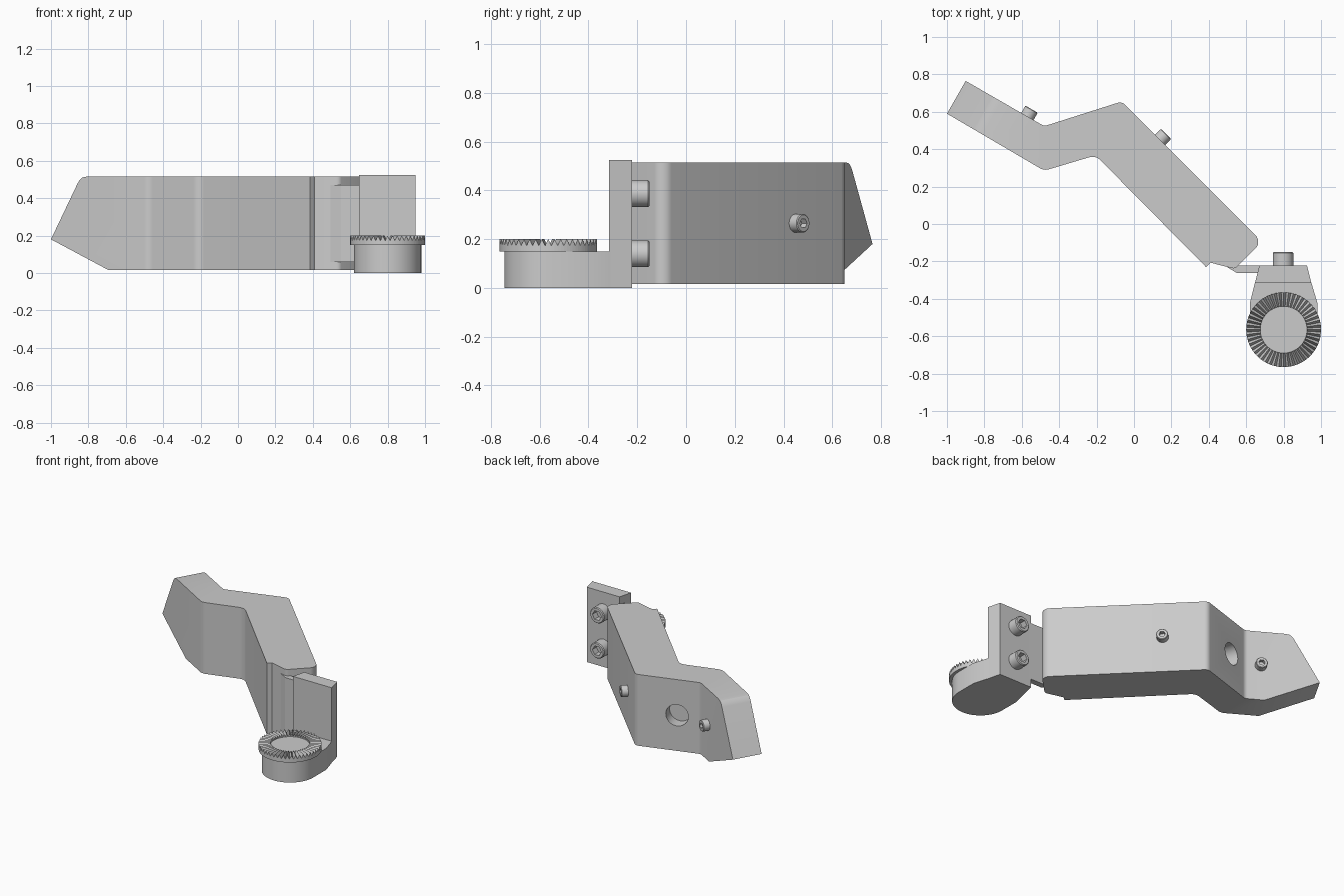
import bpy, bmesh, math
from mathutils import Vector, Matrix

old = bpy.data.objects.get("Cube")
if old:
    bpy.data.objects.remove(old, do_unlink=True)

# Single machined-metal colour
metal = bpy.data.materials.new("metal grey")
metal.use_nodes = True
grey = (0.6, 0.6, 0.6, 1)
metal.diffuse_color = grey
metal.node_tree.nodes["Principled BSDF"].inputs["Base Color"].default_value = grey


def finish(name, bm, matrix=None):
    bmesh.ops.recalc_face_normals(bm, faces=bm.faces)
    mesh = bpy.data.meshes.new(name)
    bm.to_mesh(mesh)
    bm.free()
    mesh.materials.append(metal)
    ob = bpy.data.objects.new(name, mesh)
    bpy.context.collection.objects.link(ob)
    if matrix:
        ob.matrix_world = matrix
    return ob


def smooth(ob, angle=32):
    bpy.ops.object.select_all(action='DESELECT')
    ob.select_set(True)
    bpy.context.view_layer.objects.active = ob
    bpy.ops.object.shade_smooth_by_angle(angle=math.radians(angle))


def loft(rings):
    """Skin equal-length rings of points and cap both ends."""
    bm = bmesh.new()
    loops = [[bm.verts.new(p) for p in ring] for ring in rings]
    n = len(loops[0])
    for a, b in zip(loops, loops[1:]):
        for i in range(n):
            j = (i + 1) % n
            bm.faces.new((a[i], a[j], b[j], b[i]))
    bm.faces.new(loops[0][::-1])
    bm.faces.new(loops[-1])
    return bm


def prism(points, z0, z1):
    return loft([[(x, y, z) for x, y in points] for z in (z0, z1)])


def fillet(corners, steps=6):
    """Round each (x, y, radius) corner with a tangent arc."""
    out = []
    for i, (x, y, r) in enumerate(corners):
        p = Vector((x, y))
        if not r:
            out.append(p)
            continue
        a = (Vector(corners[i - 1][:2]) - p).normalized()
        b = (Vector(corners[(i + 1) % len(corners)][:2]) - p).normalized()
        half = a.angle(b) / 2
        centre = p + (a + b).normalized() * (r / math.sin(half))
        s = p + a * (r / math.tan(half)) - centre
        e = p + b * (r / math.tan(half)) - centre
        for k in range(steps + 1):
            out.append(centre + s.lerp(e, k / steps).normalized() * r)
    return out


def facing(x, y, z, normal):
    """Matrix at a point with local z along a horizontal normal."""
    nrm = Vector((*normal, 0)).normalized()
    side = Vector((0, 0, 1)).cross(nrm)
    up = nrm.cross(side)
    m = Matrix((side, up, nrm)).transposed().to_4x4()
    return Matrix.Translation((x, y, z)) @ m


# Bent arm, seen from above
LOW, HIGH, MID = 0.015, 0.515, 0.265
outline = fillet([
    (-1, 0.59, 0), (-0.9, 0.765, 0), (-0.48, 0.523, 0.04),
    (-0.065, 0.655, 0.04), (0.685, -0.095, 0.05), (0.54, -0.24, 0.03),
    (0.41, -0.207, 0), (0.385, -0.23, 0), (-0.205, 0.367, 0.06),
    (-0.48, 0.285, 0.06)])
bm = prism(outline, LOW, HIGH)

# Pointed tip: slice along a convex profile of (distance from end, height)
along = Vector((0.1, 0.175, 0)).normalized().cross(Vector((0, 0, 1)))
tip = [(0.358, LOW), (0, 0.18), (0.165, 0.479), (0.178, 0.498),
       (0.195, 0.511), (0.22, HIGH)]
for (t0, z0), (t1, z1) in zip(tip, tip[1:]):
    origin = Vector((-1, 0.59, 0)) + along * t0 + Vector((0, 0, z0))
    normal = along * -(z1 - z0) + Vector((0, 0, t1 - t0))
    if t1 < t0:
        normal = along * (z0 - z1) + Vector((0, 0, t1 - t0))
    bmesh.ops.bisect_plane(bm, geom=bm.verts[:] + bm.edges[:] + bm.faces[:],
                           dist=1e-6, plane_co=origin, plane_no=normal,
                           clear_outer=True)
    bmesh.ops.holes_fill(bm, edges=[e for e in bm.edges if e.is_boundary])
arm = finish("arm", bm)

# Blind round hole in the back of the middle section
bm = bmesh.new()
bmesh.ops.create_cone(bm, cap_ends=True, segments=40, radius1=0.075,
                      radius2=0.075, depth=0.16)
cutter = finish("hole_cutter", bm, facing(-0.33, 0.571, MID, (-0.3, 0.954)))
cutter.hide_render = True
cut = arm.modifiers.new("hole", 'BOOLEAN')
cut.operation, cut.object, cut.solver = 'DIFFERENCE', cutter, 'EXACT'
bpy.context.view_layer.update()
graph = bpy.context.evaluated_depsgraph_get()
cut_mesh = bpy.data.meshes.new_from_object(arm.evaluated_get(graph))
arm.modifiers.clear()
arm.data = cut_mesh
bpy.data.objects.remove(cutter, do_unlink=True)
smooth(arm, 25)


# Socket-head screws
def screw(name, matrix, r, h, hex_r, depth, n=36):
    def circle(rad, z):
        return [(rad * math.cos(a), rad * math.sin(a), z) for a in angles]

    def hexagon(z):
        ring = []
        for a in angles:
            rad = hex_r / math.cos(a % (math.pi / 3) - math.pi / 6)
            ring.append((rad * math.cos(a), rad * math.sin(a), z))
        return ring
    angles = [math.tau * i / n for i in range(n)]
    edge = r * 0.1
    bm = loft([circle(r, -0.01), circle(r, h - edge), circle(r - edge, h),
               hexagon(h), hexagon(h - depth)])
    smooth(finish(name, bm, matrix))


screw("tip_screw", facing(-0.57, 0.575, MID, (0.5, 0.866)), 0.038, 0.045, 0.018, 0.03)
screw("arm_screw", facing(0.14, 0.45, MID, (1, 1)), 0.038, 0.045, 0.018, 0.03)
for name, z in (("lower_bolt", 0.14), ("upper_bolt", 0.387)):
    screw(name, facing(0.797, -0.222, z, (0, 1)), 0.055, 0.072, 0.03, 0.045)

# Web joining the arm to the upright
finish("web", prism([(0.48, -0.22), (0.55, -0.262), (0.68, -0.262),
                     (0.68, -0.222)], 0.06, 0.47))

# Upright mounting block
finish("upright", prism([(0.67, -0.222), (0.925, -0.222), (0.948, -0.315),
                         (0.647, -0.315)], 0, 0.525))

# Rounded foot under the toothed ring
CX, CY, R = 0.8, -0.565, 0.18
foot = [(CX + R * math.cos(a), CY + R * math.sin(a))
        for a in (math.pi + math.pi * i / 32 for i in range(33))]
foot += [(CX + R, -0.42), (0.947, -0.31), (0.648, -0.31), (CX - R, -0.42)]
smooth(finish("foot", prism(foot, 0, 0.15)))

# Toothed coupling ring with a flat recessed centre
TEETH = 48


def tooth_ring(rad, crest, valley):
    return [(rad * math.cos(math.pi * i / TEETH), rad * math.sin(math.pi * i / TEETH),
             valley if i % 2 else crest) for i in range(2 * TEETH)]


finish("toothed_ring", loft([
    tooth_ring(0.2, 0.15, 0.15), tooth_ring(0.2, 0.2, 0.173),
    tooth_ring(0.125, 0.2, 0.183), tooth_ring(0.125, 0.18, 0.18)]),
    Matrix.Translation((CX, CY, 0)))
